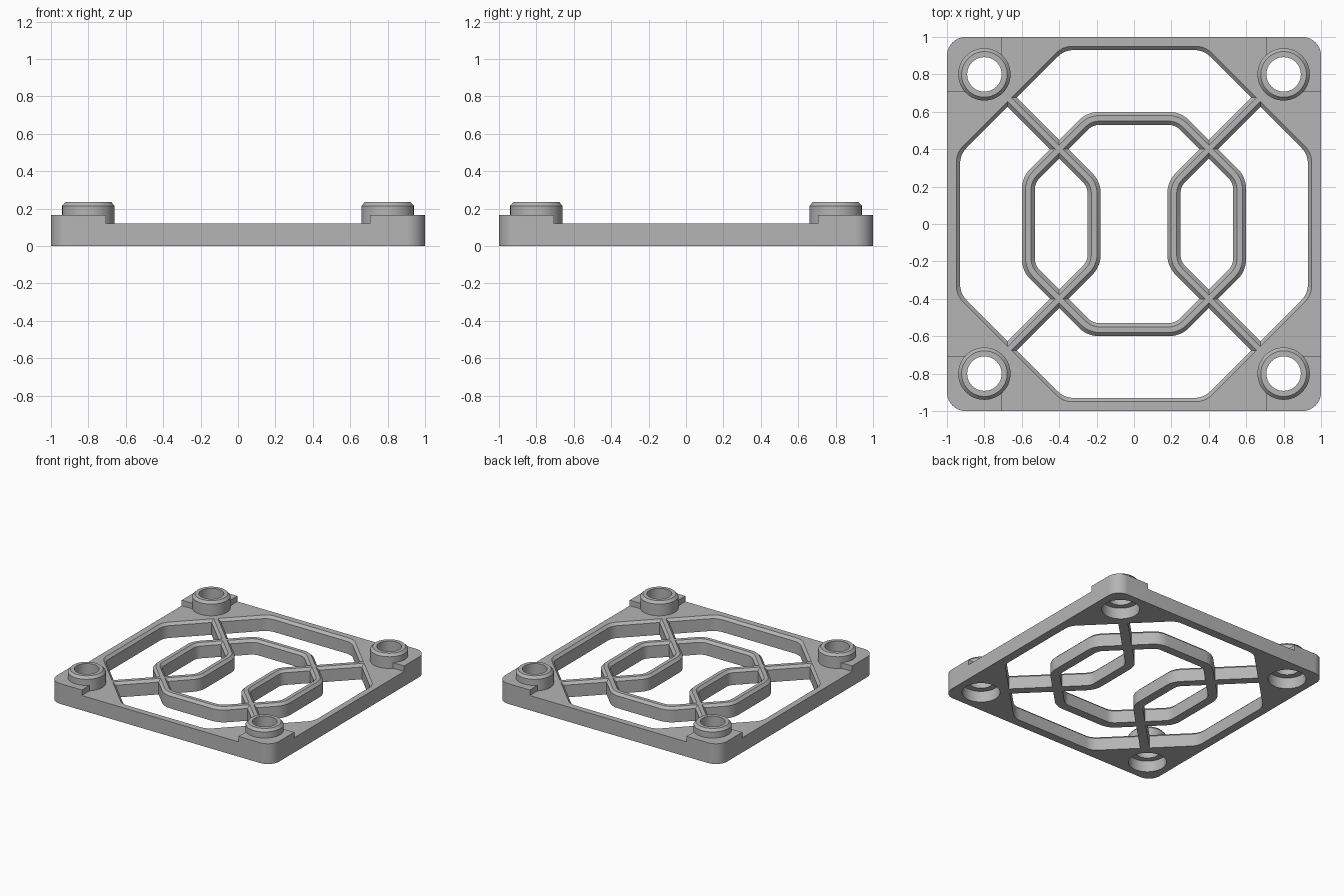
import bpy, bmesh, math
from mathutils import Vector, Matrix

cube = bpy.data.objects.get("Cube")
if cube:
    bpy.data.objects.remove(cube, do_unlink=True)

# Single grey plastic
GREY = (0.46, 0.46, 0.46, 1)
grey = bpy.data.materials.new("grey plastic")
grey.use_nodes = True
grey.diffuse_color = GREY
next(n for n in grey.node_tree.nodes if n.type == 'BSDF_PRINCIPLED').inputs["Base Color"].default_value = GREY

HEIGHT = 0.12        # frame and bars
BLOCK_TOP = 0.165    # corner pads
BOSS_TOP = 0.235     # stacking collars
CENTRE = 0.8         # collar position
CHAMFER = 0.02


def rounded(points, cuts, closed=True, steps=6):
    """Outline with circular fillets; cuts gives the tangent length at each corner."""
    pts, out = [Vector(p) for p in points], []
    for i, p in enumerate(pts):
        t = cuts[i]
        if t == 0 or (not closed and i in (0, len(pts) - 1)):
            out.append(p)
            continue
        d1 = (p - pts[i - 1]).normalized()
        d2 = (pts[(i + 1) % len(pts)] - p).normalized()
        a, b, w = p - d1 * t, p + d2 * t, math.cos(d1.angle(d2) / 2)
        for k in range(steps + 1):
            u = k / steps
            c0, c1, c2 = (1 - u) ** 2, 2 * u * (1 - u) * w, u * u
            out.append((a * c0 + p * c1 + b * c2) / (c0 + c1 + c2))
    return out


def octagon(half, diagonal, cut):
    s = diagonal - half
    quarter = [(half, s), (s, half)]
    pts = [Matrix.Rotation(k * math.pi / 2, 2) @ Vector(p) for k in range(4) for p in quarter]
    return rounded(pts, [cut] * len(pts))


def circle(radius, x=0, y=0, n=48):
    return [Vector((x + radius * math.cos(2 * math.pi * k / n),
                    y + radius * math.sin(2 * math.pi * k / n))) for k in range(n)]


def finish(name, bm, turn=0):
    bmesh.ops.recalc_face_normals(bm, faces=bm.faces)
    bm.transform(Matrix.Rotation(turn, 4, 'Z'))
    mesh = bpy.data.meshes.new(name)
    bm.to_mesh(mesh)
    bm.free()
    mesh.materials.append(grey)
    obj = bpy.data.objects.new(name, mesh)
    bpy.context.collection.objects.link(obj)
    return obj


def skin(bm, rings, closed):
    """Bridge consecutive closed rings of points; cap the ends unless closed."""
    rows = [[bm.verts.new(p) for p in r] for r in rings]
    n = len(rows[0])
    for i in range(len(rows) if closed else len(rows) - 1):
        a, b = rows[i], rows[(i + 1) % len(rows)]
        for j in range(n):
            k = (j + 1) % n
            bm.faces.new((a[j], a[k], b[k], b[j]))
    if not closed:
        bm.faces.new(rows[0])
        bm.faces.new(rows[-1])


def loft(name, sections, turn=0, closed=False):
    bm = bmesh.new()
    skin(bm, [[p.to_3d() + Vector((0, 0, z)) for p in outline] for outline, z in sections], closed)
    return finish(name, bm, turn)


def sweep(name, path, closed, turn=0):
    """Chamfered bar section carried along a flat path with mitred corners."""
    w = 0.035
    profile = [(-w, 0), (w, 0), (w, HEIGHT - CHAMFER), (w - CHAMFER, HEIGHT),
               (CHAMFER - w, HEIGHT), (-w, HEIGHT - CHAMFER)]
    rings, n = [], len(path)
    for i, p in enumerate(path):
        before = path[i - 1] if closed or i > 0 else None
        after = path[(i + 1) % n] if closed or i < n - 1 else None
        d1 = (p - before).normalized() if before else (after - p).normalized()
        d2 = (after - p).normalized() if after else d1
        n1, n2 = Vector((d1.y, -d1.x)), Vector((d2.y, -d2.x))
        side = (n1 + n2) / (1 + n1.dot(n2))
        rings.append([(p + side * o).to_3d() + Vector((0, 0, z)) for o, z in profile])
    bm = bmesh.new()
    skin(bm, rings, closed)
    return finish(name, bm, turn)


def subtract(obj, cutters):
    for c in cutters:
        mod = obj.modifiers.new("cut", 'BOOLEAN')
        mod.operation, mod.solver, mod.object = 'DIFFERENCE', 'EXACT', c
    graph = bpy.context.evaluated_depsgraph_get()
    mesh = bpy.data.meshes.new_from_object(obj.evaluated_get(graph))
    obj.modifiers.clear()
    obj.data = mesh
    for c in cutters:
        bpy.data.objects.remove(c, do_unlink=True)


def hole_cutter(turn):
    outline = circle(0.14, CENTRE, CENTRE)
    return loft("hole_cutter", [(outline, -0.1), (outline, 0.5)], turn)


turns = [k * math.pi / 2 for k in range(4)]
parts = []

# Outer frame with a chamfered eight-sided opening and corner sockets
square = rounded([(1, 1), (-1, 1), (-1, -1), (1, -1)], [0.1] * 4, steps=10)
frame = loft("frame", [(square, 0), (square, HEIGHT)])


def opening(grow):
    return octagon(0.93 + grow, 1.302 + grow * math.sqrt(2), 0.05)


opening_cutter = loft("opening_cutter", [(opening(0), -0.1), (opening(0), HEIGHT - CHAMFER),
                                         (opening(CHAMFER), HEIGHT), (opening(CHAMFER), 0.3)])
subtract(frame, [opening_cutter] + [hole_cutter(t) for t in turns])
parts.append(frame)

# Raised corner pads and stacking collars
e = 0.705
pad_outline = rounded([(e, e), (1, e), (1, 1), (e, 1)], [0, 0, 0.1, 0], steps=10)
collar_profile = [(0.092, 0.09), (0.14, 0.09), (0.14, BOSS_TOP - CHAMFER),
                  (0.122, BOSS_TOP), (0.092, BOSS_TOP)]
for t in turns:
    pad = loft("corner_pad", [(pad_outline, HEIGHT), (pad_outline, BLOCK_TOP)], t)
    subtract(pad, [hole_cutter(t)])
    collar = loft("collar", [(circle(r, CENTRE, CENTRE), z) for r, z in collar_profile], t, closed=True)
    parts += [pad, collar]

# Inner eight-sided ring
parts.append(sweep("inner_ring", octagon(0.565, 0.8, 0.05), True))

# Bent braces running from the frame corners, one on each side
c, b = 0.67, 0.213
brace_path = rounded([(c, c), (b, b), (b, -b), (c, -c)], [0, 0.05, 0.05, 0], closed=False)
for name, t in (("left_brace", 0), ("right_brace", math.pi)):
    parts.append(sweep(name, brace_path, False, t))

# Smooth the curves, keep the edges crisp
bpy.ops.object.select_all(action='DESELECT')
for p in parts:
    p.select_set(True)
bpy.context.view_layer.objects.active = frame
bpy.ops.object.shade_smooth_by_angle(angle=math.radians(30))
